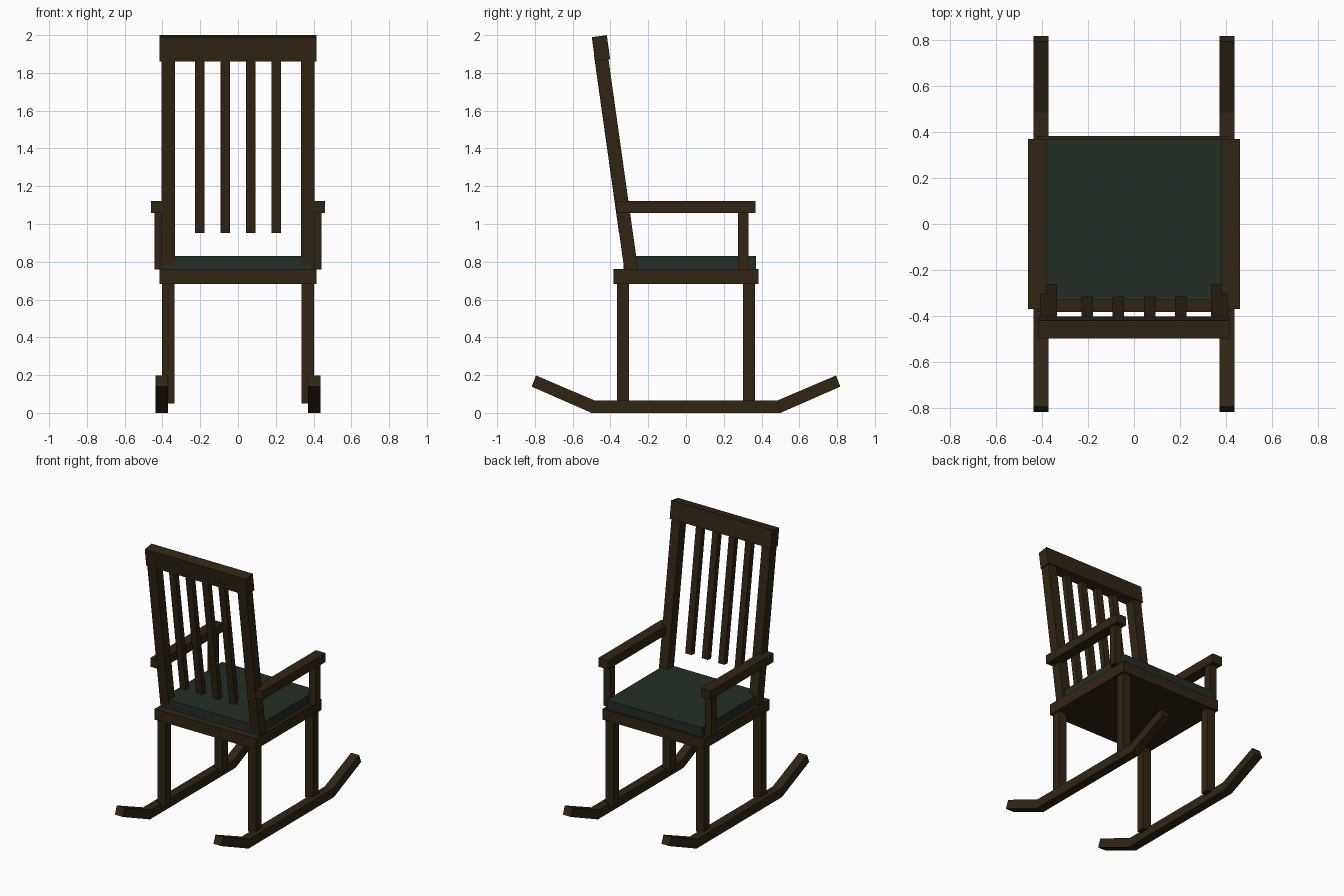
import bpy, bmesh, math
from mathutils import Matrix, Vector

if "Cube" in bpy.data.objects:
    bpy.data.objects.remove(bpy.data.objects["Cube"], do_unlink=True)


def material(name, rgb):
    m = bpy.data.materials.new(name)
    m.use_nodes = True
    m.diffuse_color = (*rgb, 1)
    m.node_tree.nodes["Principled BSDF"].inputs["Base Color"].default_value = (*rgb, 1)
    return m


WOOD = material("dark wood", (0.030, 0.0185, 0.0065))
FABRIC = material("dark green fabric", (0.0165, 0.0265, 0.0185))
TILT = math.radians(8)  # backward lean of the backrest


def finish(name, bm, mat):
    bmesh.ops.recalc_face_normals(bm, faces=bm.faces)
    mesh = bpy.data.meshes.new(name)
    bm.to_mesh(mesh)
    bm.free()
    mesh.materials.append(mat)
    ob = bpy.data.objects.new(name, mesh)
    bpy.context.collection.objects.link(ob)
    return ob


def box(name, centre, size, mat=WOOD, tilt=0.0):
    bm = bmesh.new()
    bmesh.ops.create_cube(bm, size=1, matrix=Matrix.Diagonal((*size, 1)))
    ob = finish(name, bm, mat)
    ob.location = centre
    ob.rotation_euler.x = tilt
    return ob


def leaning_box(name, x, foot, width, depth, length):
    """Box whose foot centre is at (y, z) and which leans back by TILT."""
    y = foot[0] - math.sin(TILT) * length / 2
    z = foot[1] + math.cos(TILT) * length / 2
    return box(name, (x, y, z), (width, depth, length), tilt=TILT)


def rocker(name, x, width):
    """Flat runner with upturned ends, extruded from its side profile."""
    half = [(0.50, 0.0), (0.817, 0.139), (0.794, 0.198), (0.485, 0.066)]
    profile = half + [(-y, z) for y, z in reversed(half)]
    bm = bmesh.new()
    face = bm.faces.new([bm.verts.new((x - width / 2, y, z)) for y, z in profile])
    ext = bmesh.ops.extrude_face_region(bm, geom=[face])
    verts = [g for g in ext["geom"] if isinstance(g, bmesh.types.BMVert)]
    bmesh.ops.translate(bm, verts=verts, vec=Vector((width, 0, 0)))
    return finish(name, bm, WOOD)


# Seat
box("seat_frame", (0, 0, 0.723), (0.83, 0.767, 0.08))
box("seat_cushion", (0, 0.02, 0.795), (0.78, 0.70, 0.07), FABRIC)

# Parts repeated on both sides
for side, s in (("left", 1), ("right", -1)):
    rocker(f"rocker_{side}", s * 0.404, 0.066)
    for end, y in (("front", -0.334), ("back", 0.334)):
        box(f"leg_{end}_{side}", (s * 0.37, y, 0.37), (0.065, 0.065, 0.64))
    box(f"arm_post_{side}", (s * 0.415, 0.304, 0.912), (0.056, 0.056, 0.306))
    box(f"armrest_{side}", (s * 0.42, 0.0, 1.09), (0.08, 0.738, 0.065))
    leaning_box(f"back_post_{side}", s * 0.37, (-0.289, 0.75), 0.072, 0.072, 1.16)

# Backrest slats and top rail
for i in range(4):
    leaning_box(f"back_slat_{i + 1}", -0.2025 + 0.135 * i, (-0.335, 0.955), 0.05, 0.04, 0.95)
box("top_rail", (0, -0.45, 1.93), (0.83, 0.08, 0.13), tilt=TILT)
